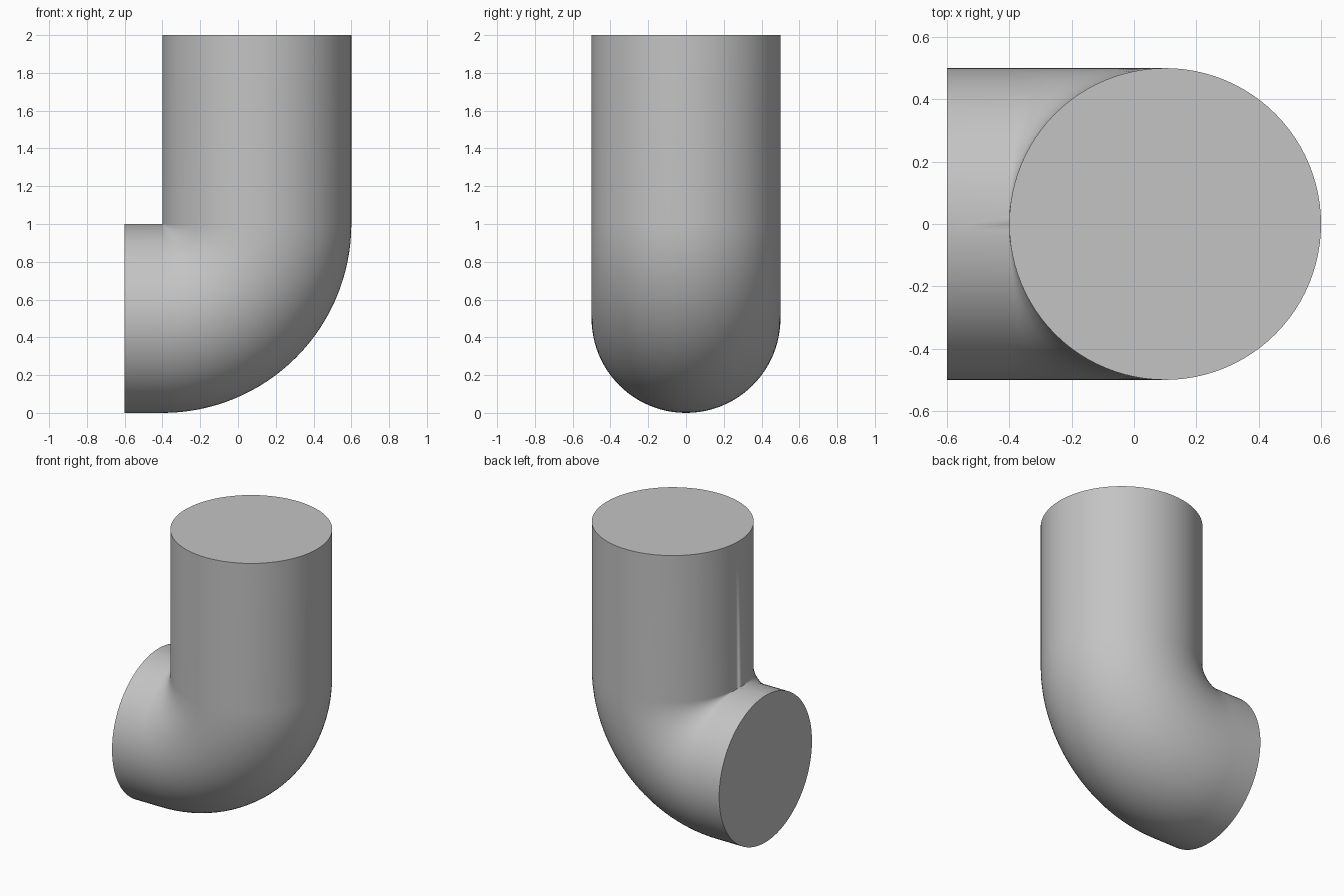
import bpy, bmesh, math
from mathutils import Vector

if "Cube" in bpy.data.objects:
    bpy.data.objects.remove(bpy.data.objects["Cube"])

RADIUS = 0.5          # pipe radius, also the bend radius
SIDES = 96
BEND_STEPS = 32
BEND_CENTRE = Vector((-0.4, 0, 1))

grey = bpy.data.materials.new("plain grey")
grey.use_nodes = True
colour = (0.55, 0.55, 0.55, 1)
grey.diffuse_color = colour
grey.node_tree.nodes["Principled BSDF"].inputs["Base Color"].default_value = colour

# Stations along the pipe: centre and the direction to the outside of the bend
stations = [(Vector((0.1, 0, 2)), Vector((1, 0, 0)))]
for i in range(BEND_STEPS + 1):
    a = math.pi / 2 * i / BEND_STEPS
    out = Vector((math.cos(a), 0, -math.sin(a)))
    stations.append((BEND_CENTRE + out * RADIUS, out))
stations.append((Vector((-0.6, 0, 0.5)), Vector((0, 0, -1))))

# Pipe wall: one ring per station, joined by quads
bm = bmesh.new()
side = Vector((0, 1, 0))
rings = []
for centre, out in stations:
    ring = []
    for k in range(SIDES):
        t = 2 * math.pi * k / SIDES
        ring.append(bm.verts.new(centre + RADIUS * (out * math.cos(t) + side * math.sin(t))))
    rings.append(ring)
for r, s in zip(rings, rings[1:]):
    for k in range(SIDES):
        n = (k + 1) % SIDES
        bm.faces.new((r[k], r[n], s[n], s[k]))

# Flat end caps
bm.faces.new(rings[0])
bm.faces.new(rings[-1])

# The inside of the bend pinches to a single point
bmesh.ops.remove_doubles(bm, verts=bm.verts[:], dist=1e-5)
bmesh.ops.recalc_face_normals(bm, faces=bm.faces[:])

mesh = bpy.data.meshes.new("pipe_elbow")
bm.to_mesh(mesh)
bm.free()
mesh.materials.append(grey)
elbow = bpy.data.objects.new("pipe_elbow", mesh)
bpy.context.collection.objects.link(elbow)

# Smooth wall with crisp cap rims
bpy.ops.object.select_all(action='DESELECT')
elbow.select_set(True)
bpy.context.view_layer.objects.active = elbow
bpy.ops.object.shade_smooth_by_angle(angle=math.radians(40))
